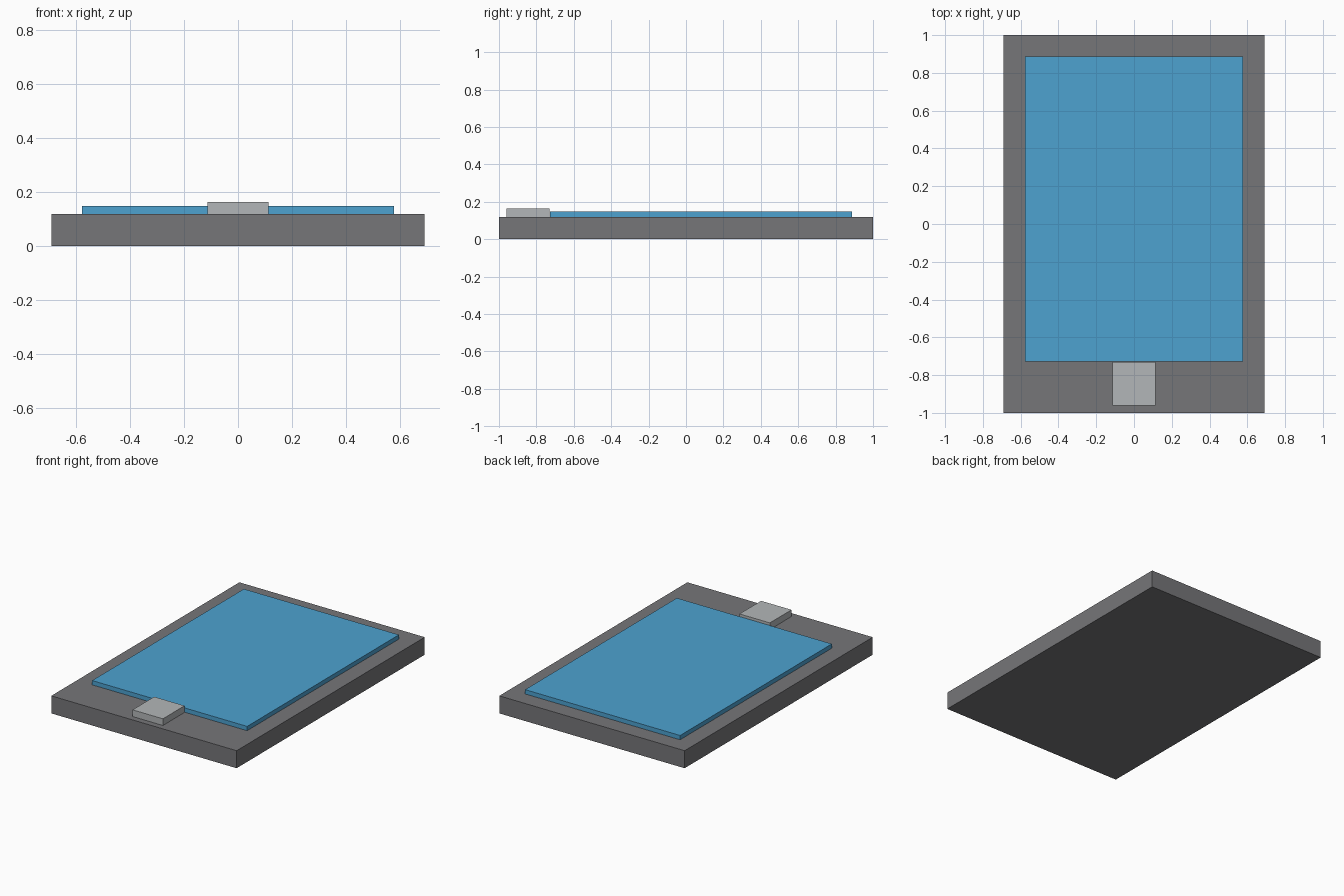
import bpy

if "Cube" in bpy.data.objects:
    bpy.data.objects.remove(bpy.data.objects["Cube"])


def material(name, rgb):
    mat = bpy.data.materials.new(name)
    mat.diffuse_color = (*rgb, 1)
    mat.use_nodes = True
    mat.node_tree.nodes["Principled BSDF"].inputs["Base Color"].default_value = mat.diffuse_color
    return mat


def box(name, x, y, z, mat):
    """Axis-aligned box from (min, max) ranges."""
    ranges = (x, y, z)
    bpy.ops.mesh.primitive_cube_add(size=1, location=[(a + b) / 2 for a, b in ranges])
    obj = bpy.context.object
    obj.name = name
    obj.scale = [b - a for a, b in ranges]
    bpy.ops.object.transform_apply(location=False, rotation=False, scale=True)
    obj.data.materials.append(mat)
    return obj


dark_grey = material("dark_grey", (0.18, 0.18, 0.19))
blue = material("screen_blue", (0.075, 0.36, 0.63))
light_grey = material("light_grey", (0.45, 0.47, 0.48))

# Tablet body, raised screen and front button
box("body", (-0.69, 0.69), (-1.0, 1.0), (0.0, 0.118), dark_grey)
box("screen", (-0.577, 0.577), (-0.727, 0.887), (0.118, 0.147), blue)
box("button", (-0.113, 0.113), (-0.96, -0.73), (0.118, 0.163), light_grey)
